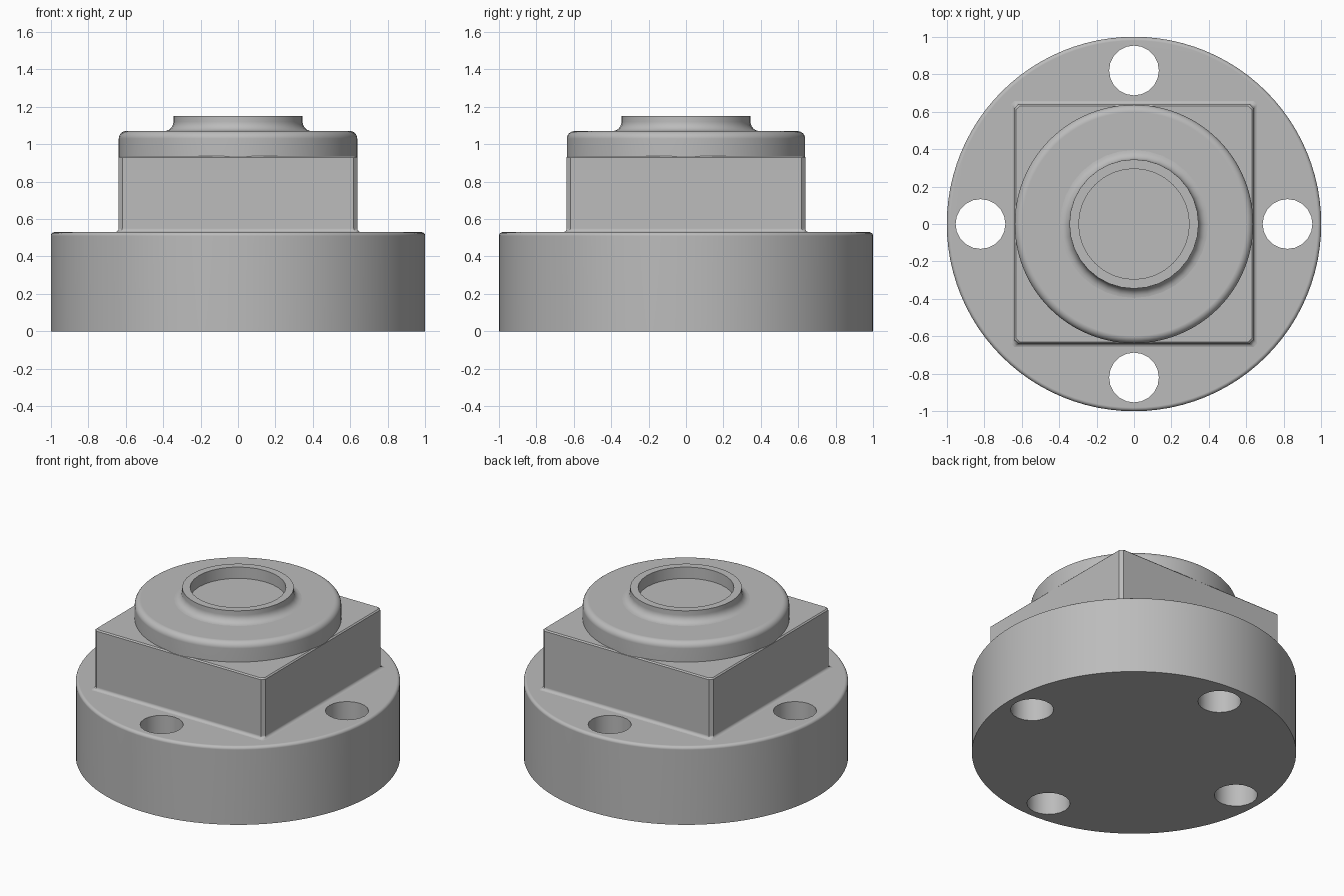
import bpy, bmesh
from math import sin, cos, pi

cube = bpy.data.objects.get("Cube")
if cube:
    bpy.data.objects.remove(cube, do_unlink=True)

steel = bpy.data.materials.new("plain grey")
steel.use_nodes = True
grey = (0.5, 0.5, 0.5, 1)
steel.diffuse_color = grey
steel.node_tree.nodes["Principled BSDF"].inputs["Base Color"].default_value = grey


def ring(r, z, n):
    return [(r * cos(2 * pi * i / n), r * sin(2 * pi * i / n), z) for i in range(n)]


def square(h, z, c):
    """Square outline with chamfered corners."""
    quarter = [(h, -h + c), (h, h - c)]
    pts = []
    for _ in range(4):
        pts += [(x, y, z) for x, y in quarter]
        quarter = [(-y, x) for x, y in quarter]
    return pts


def arc(cx, cz, r, a0, a1, steps=6):
    angles = [a0 + (a1 - a0) * i / steps for i in range(steps + 1)]
    return [(cx + r * cos(a), cz + r * sin(a)) for a in angles]


def loft(name, loops):
    """Skin a stack of matching outlines and close both ends."""
    bm = bmesh.new()
    rows = [[bm.verts.new(p) for p in loop] for loop in loops]
    n = len(rows[0])
    for low, high in zip(rows, rows[1:]):
        for i in range(n):
            j = (i + 1) % n
            bm.faces.new((low[i], low[j], high[j], high[i]))
    bm.faces.new(rows[0][::-1])
    bm.faces.new(rows[-1])
    bmesh.ops.recalc_face_normals(bm, faces=bm.faces)
    mesh = bpy.data.meshes.new(name)
    bm.to_mesh(mesh)
    bm.free()
    mesh.materials.append(steel)
    obj = bpy.data.objects.new(name, mesh)
    bpy.context.collection.objects.link(obj)
    return obj


def lathe(name, profile, n):
    return loft(name, [ring(r, z, n) for r, z in profile])


def activate(obj):
    bpy.ops.object.select_all(action="DESELECT")
    obj.select_set(True)
    bpy.context.view_layer.objects.active = obj


def finish(obj):
    activate(obj)
    bpy.ops.object.shade_smooth_by_angle(angle=0.6)
    obj.modifiers.new("flat face normals", "WEIGHTED_NORMAL").keep_sharp = True


# Round base flange with a softened top rim
flange = lathe("base_flange", [(1, 0)] + arc(0.98, 0.51, 0.02, 0, pi / 2, 4), 96)

# Four bolt holes through the flange
for k in range(4):
    cutter = lathe("bolt_hole_cutter", [(0.133, -0.1), (0.133, 0.7)], 20)
    cutter.hide_render = True
    cutter.location = (0.82 * cos(k * pi / 2), 0.82 * sin(k * pi / 2), 0)
    bpy.context.view_layer.update()
    activate(flange)
    cut = flange.modifiers.new("bolt hole", "BOOLEAN")
    cut.operation, cut.solver, cut.object = "DIFFERENCE", "EXACT", cutter
    bpy.ops.object.modifier_apply(modifier=cut.name)
    bpy.data.objects.remove(cutter, do_unlink=True)

# Square block with a small fillet at its foot
foot = arc(0.658, 0.55, 0.02, 1.5 * pi, pi, 4)
sides = foot + [(0.638, 0.93), (0.63, 0.938)]
block = loft("square_block", [square(h, z, 0.02) for h, z in sides])

# Round cap with a rounded shoulder
shoulder = arc(0.597, 1.03, 0.04, 0, pi / 2)
cap = lathe("round_cap", [(0.637, 0.93)] + shoulder, 96)

# Raised collar with a flared foot and a shallow recess
flare = arc(0.395, 1.12, 0.05, 1.5 * pi, pi)
collar = lathe("raised_collar", flare + [(0.345, 1.15), (0.295, 1.15), (0.295, 1.073)], 32)

for part in (flange, block, cap, collar):
    finish(part)
